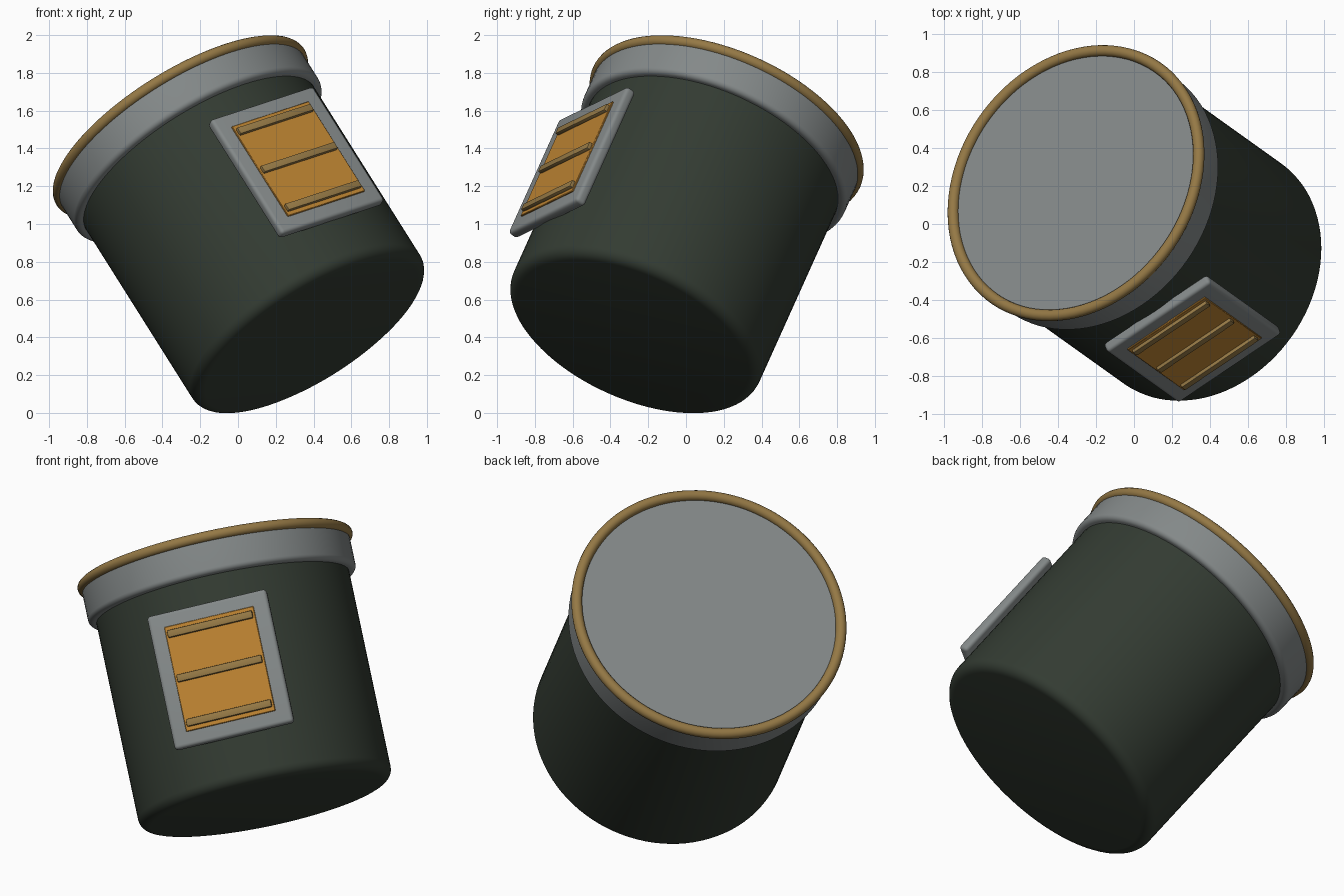
import bpy, bmesh, math
from mathutils import Matrix, Vector

cube = bpy.data.objects.get("Cube")
if cube:
    bpy.data.objects.remove(cube, do_unlink=True)

# Tilted frame: local z is the drum axis, local -y faces the hatch, origin at the rim
axis = Vector((-0.498, 0.356, 0.79)).normalized()
facing = Vector((0.333, -0.764, 0.554))
facing = (facing - axis * facing.dot(axis)).normalized()
side = (-facing).cross(axis)
FRAME = Matrix((side, -facing, axis)).transposed().to_4x4()
FRAME.translation = (-0.305, 0.215, 1.513)


def material(name, color):
    mat = bpy.data.materials.new(name)
    mat.use_nodes = True
    mat.diffuse_color = (*color, 1)
    mat.node_tree.nodes["Principled BSDF"].inputs["Base Color"].default_value = (*color, 1)
    return mat


green = material("dark green", (0.033, 0.044, 0.032))
grey = material("grey", (0.23, 0.25, 0.25))
tan = material("tan", (0.30, 0.19, 0.06))
orange = material("orange", (0.50, 0.225, 0.031))


def finish(obj, name, mat, local=Matrix()):
    obj.name = obj.data.name = name
    obj.data.materials.append(mat)
    obj.matrix_world = FRAME @ local
    bpy.ops.object.select_all(action='DESELECT')
    obj.select_set(True)
    bpy.context.view_layer.objects.active = obj
    bpy.ops.object.shade_smooth_by_angle(angle=math.radians(40))
    return obj


def drum(name, mat, radius, top, bottom, fillet):
    """Cylinder along local z with a rounded lower edge."""
    bm = bmesh.new()
    bmesh.ops.create_cone(bm, cap_ends=True, segments=96, radius1=radius, radius2=radius,
                          depth=top - bottom,
                          matrix=Matrix.Translation((0, 0, (top + bottom) / 2)))
    middle = (top + bottom) / 2
    rim = [e for e in bm.edges if all(v.co.z < middle for v in e.verts)]
    bmesh.ops.bevel(bm, geom=rim, offset=fillet, segments=6, profile=0.5, affect='EDGES')
    mesh = bpy.data.meshes.new(name)
    bm.to_mesh(mesh)
    bm.free()
    obj = bpy.data.objects.new(name, mesh)
    bpy.context.collection.objects.link(obj)
    return finish(obj, name, mat)


def slab(name, mat, width, height, back, front, z, fillet, segments=1):
    """Rounded box lying tangent to the drum, between two distances from its axis."""
    bm = bmesh.new()
    bmesh.ops.create_cube(bm, size=1, matrix=Matrix.Diagonal((width, front - back, height, 1)))
    bmesh.ops.bevel(bm, geom=bm.edges[:], offset=fillet, segments=segments, profile=0.5,
                    affect='EDGES')
    mesh = bpy.data.meshes.new(name)
    bm.to_mesh(mesh)
    bm.free()
    obj = bpy.data.objects.new(name, mesh)
    bpy.context.collection.objects.link(obj)
    return finish(obj, name, mat, Matrix.Translation((0, -(front + back) / 2, z)))


# Drum, lid band and rim
drum("drum_body", green, 0.712, -0.1, -1.395, 0.06)
drum("lid_band", grey, 0.754, 0.0, -0.21, 0.03)
bpy.ops.mesh.primitive_torus_add(major_radius=0.745, minor_radius=0.03,
                                 major_segments=96, minor_segments=16)
finish(bpy.context.object, "rim_ring", tan)

# Hatch: frame plate, panel and slats
HATCH_Z = -0.745
slab("hatch_frame", grey, 0.68, 0.765, 0.695, 0.755, HATCH_Z, 0.02, 4)
slab("hatch_panel", orange, 0.51, 0.60, 0.73, 0.763, HATCH_Z, 0.003)
for label, offset in (("upper", 0.255), ("middle", 0.0), ("lower", -0.255)):
    slab(label + "_slat", tan, 0.485, 0.042, 0.75, 0.782, HATCH_Z + offset, 0.006, 2)
